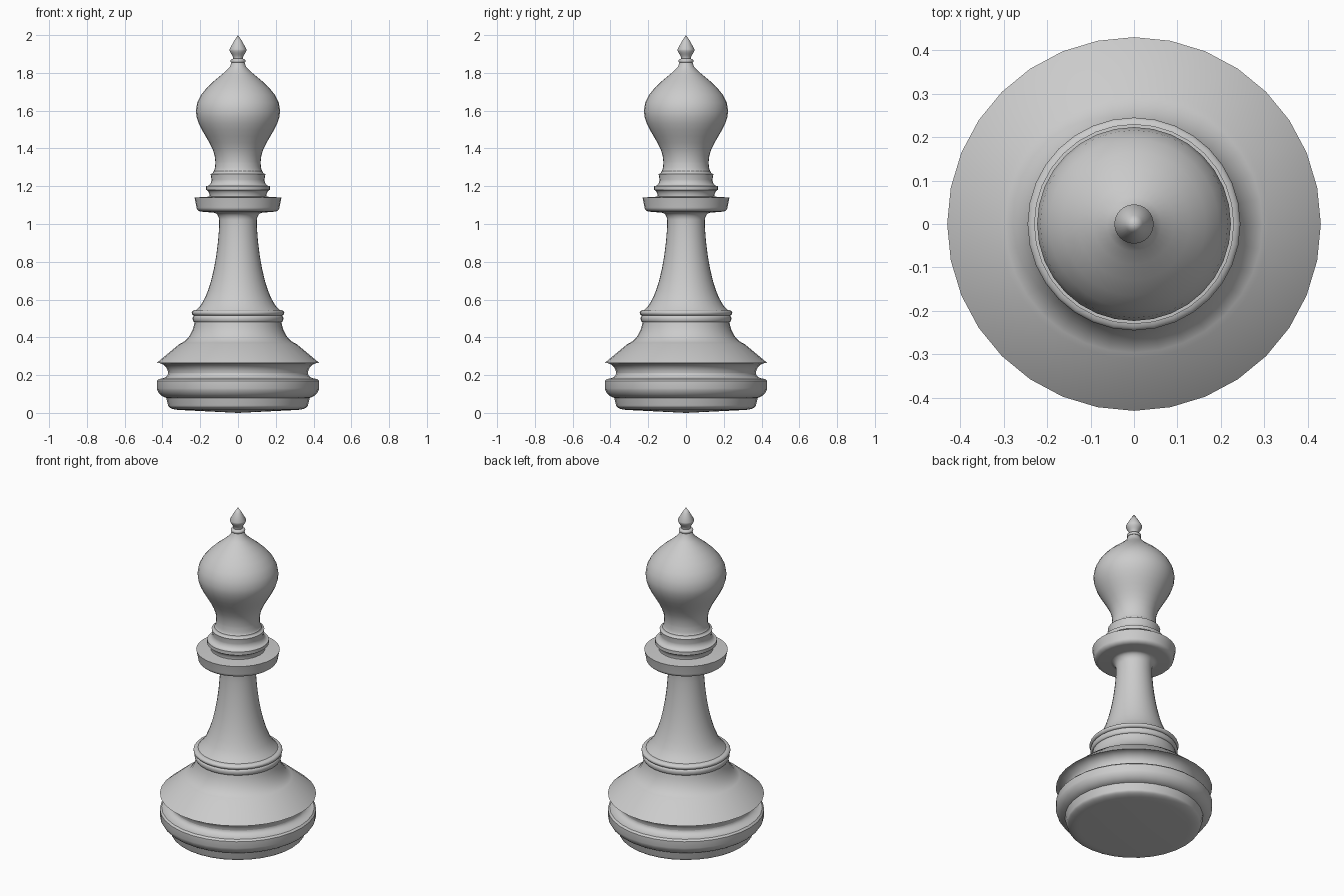
import bpy, bmesh, math

SEGMENTS = 32
CURVE_STEPS = 8

cube = bpy.data.objects.get("Cube")
if cube:
    bpy.data.objects.remove(cube, do_unlink=True)

grey = bpy.data.materials.new("plain_grey")
grey.use_nodes = True
colour = (0.6, 0.6, 0.6, 1)
grey.diffuse_color = colour
grey.node_tree.nodes["Principled BSDF"].inputs["Base Color"].default_value = colour


# Moulding shapes: each maps progress t to fractions of the radius and height change
def straight(t):
    return t, t


def level_start(t):
    """Quarter ellipse that leaves horizontally and arrives vertically."""
    angle = t * math.pi / 2
    return math.sin(angle), 1 - math.cos(angle)


def steep_start(t):
    """Quarter ellipse that leaves vertically and arrives horizontally."""
    return tuple(reversed(level_start(t)))


def sweep(t):
    """Gentle hollow, between a quarter ellipse and a straight line."""
    return tuple(0.7 * f + 0.3 * t for f in level_start(t))


def ogee(t):
    """S-curve with vertical ends."""
    return (1 - math.cos(t * math.pi)) / 2, t


def onion(t):
    """S-curve with a full shoulder."""
    return ogee(t)[0], t + 0.11 * math.sin(t * math.pi)


def lathe(name, start, *mouldings):
    """Turn a chain of mouldings around z and return the last profile point."""
    profile = [start]
    for shape, end_radius, end_height in mouldings:
        radius, height = profile[-1]
        steps = 1 if shape is straight else CURVE_STEPS
        for step in range(1, steps + 1):
            across, up = shape(step / steps)
            profile.append((radius + across * (end_radius - radius),
                            height + up * (end_height - height)))

    bm = bmesh.new()
    verts = [bm.verts.new((radius, 0, height)) for radius, height in profile]
    edges = [bm.edges.new(pair) for pair in zip(verts, verts[1:])]
    bmesh.ops.spin(bm, geom=verts + edges, cent=(0, 0, 0), axis=(0, 0, 1),
                   angle=math.tau, steps=SEGMENTS)
    bmesh.ops.remove_doubles(bm, verts=bm.verts, dist=0.0001)
    bm.normal_update()
    # Make the surface face away from the axis
    outward = sum(face.normal.xy.dot(face.calc_center_median().xy) * face.calc_area()
                  for face in bm.faces)
    if outward < 0:
        bmesh.ops.reverse_faces(bm, faces=bm.faces)

    mesh = bpy.data.meshes.new(name)
    bm.to_mesh(mesh)
    bm.free()
    mesh.materials.append(grey)
    obj = bpy.data.objects.new(name, mesh)
    bpy.context.collection.objects.link(obj)
    bpy.ops.object.select_all(action='DESELECT')
    obj.select_set(True)
    bpy.context.view_layer.objects.active = obj
    bpy.ops.object.shade_smooth_by_angle(angle=math.radians(40))
    return profile[-1]


# Foot with a rounded underside and a wide band
foot_top = lathe("foot", (0, 0),
                 (straight, 0.3, 0.015),
                 (level_start, 0.37, 0.04),
                 (straight, 0.38, 0.08),
                 (sweep, 0.43, 0.13),
                 (straight, 0.43, 0.17),
                 (straight, 0.42, 0.18),
                 (level_start, 0.37, 0.21))

# Groove and flared skirt
skirt_top = lathe("skirt", foot_top,
                  (steep_start, 0.43, 0.265),
                  (straight, 0.31, 0.365),
                  (sweep, 0.23, 0.48))

# Double ring at the bottom of the stem
ring_top = lathe("lower_ring", skirt_top,
                 (level_start, 0.24, 0.5),
                 (steep_start, 0.23, 0.515),
                 (level_start, 0.245, 0.53),
                 (steep_start, 0.22, 0.545))

# Tapered stem
stem_top = lathe("stem", ring_top,
                 (sweep, 0.1, 0.98),
                 (straight, 0.1, 1.02),
                 (steep_start, 0.13, 1.06))

# Wide collar
collar_top = lathe("collar", stem_top,
                   (straight, 0.19, 1.065),
                   (level_start, 0.22, 1.09),
                   (straight, 0.23, 1.14),
                   (straight, 0.15, 1.145))

# Two smaller rings stacked on the collar
neck_bottom = lathe("neck_rings", collar_top,
                    (steep_start, 0.17, 1.18),
                    (straight, 0.17, 1.2),
                    (level_start, 0.14, 1.235),
                    (straight, 0.145, 1.265),
                    (level_start, 0.13, 1.28))

# Onion-shaped head on a waisted neck
head_top = lathe("head", neck_bottom,
                 (level_start, 0.12, 1.33),
                 (ogee, 0.223, 1.6),
                 (onion, 0.035, 1.855))

# Pointed finial
lathe("finial", head_top,
      (level_start, 0.04, 1.865),
      (steep_start, 0.025, 1.875),
      (ogee, 0.045, 1.925),
      (straight, 0.02, 1.97),
      (straight, 0, 2))
